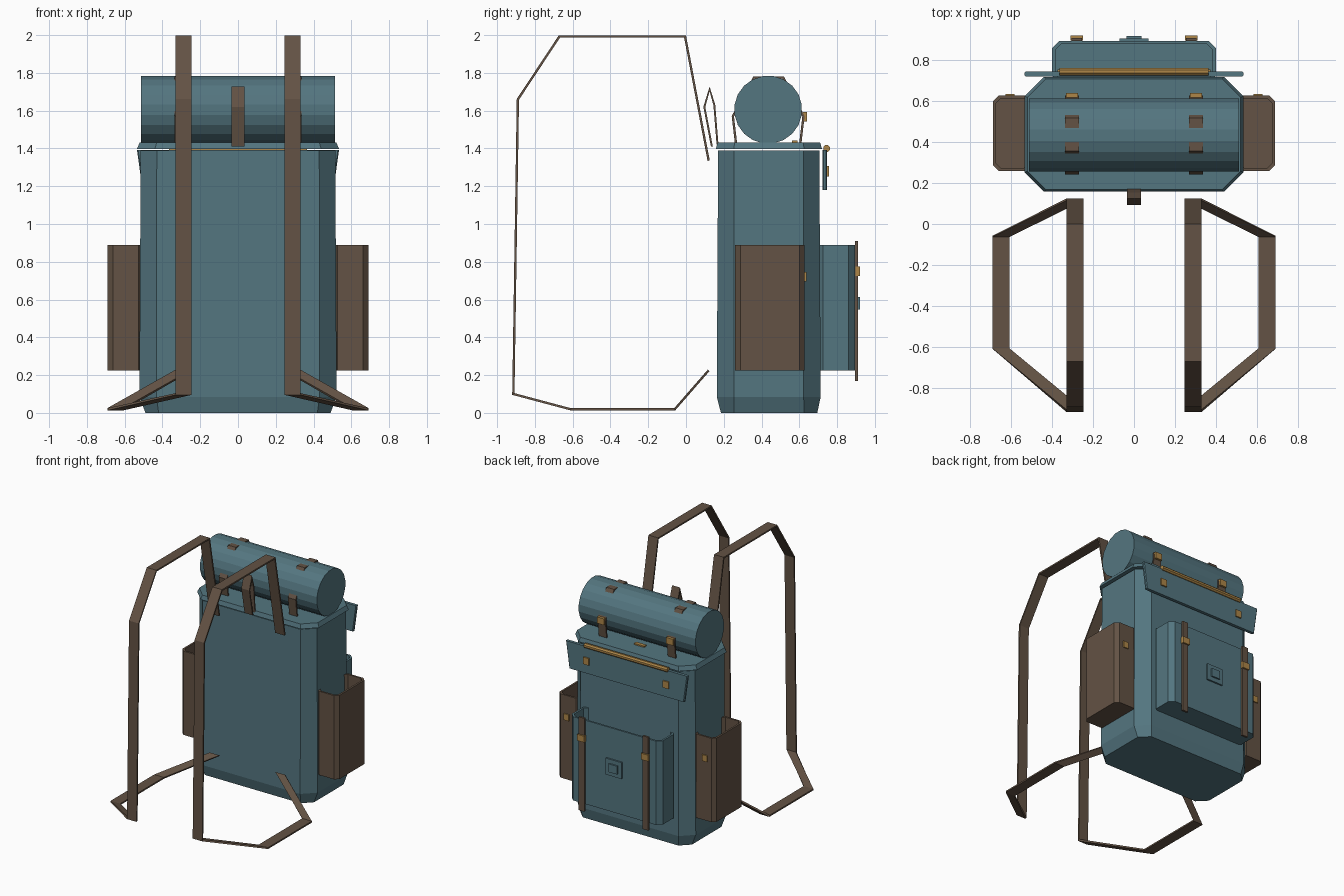
import bpy, bmesh, math
from mathutils import Vector

cube = bpy.data.objects.get("Cube")
if cube:
    bpy.data.objects.remove(cube, do_unlink=True)


def material(name, rgb):
    m = bpy.data.materials.new(name)
    m.use_nodes = True
    m.diffuse_color = (*rgb, 1)
    m.node_tree.nodes["Principled BSDF"].inputs["Base Color"].default_value = (*rgb, 1)
    return m


teal = material("teal canvas", (0.088, 0.180, 0.215))
brown = material("brown leather", (0.125, 0.085, 0.058))
gold = material("brass", (0.42, 0.24, 0.065))


def loft(name, rings, mat):
    """Skin a list of equal-length rings and cap both ends."""
    bm = bmesh.new()
    loops = [[bm.verts.new(p) for p in ring] for ring in rings]
    n = len(loops[0])
    for a, b in zip(loops, loops[1:]):
        for i in range(n):
            j = (i + 1) % n
            bm.faces.new((a[i], a[j], b[j], b[i]))
    bm.faces.new(loops[0][::-1])
    bm.faces.new(loops[-1])
    bmesh.ops.recalc_face_normals(bm, faces=bm.faces)
    mesh = bpy.data.meshes.new(name)
    bm.to_mesh(mesh)
    bm.free()
    mesh.materials.append(mat)
    ob = bpy.data.objects.new(name, mesh)
    bpy.context.collection.objects.link(ob)
    return ob


def octagon(x0, x1, y0, y1, z, c):
    """Rectangle with corners cut by c."""
    return [(x0 + c, y0, z), (x1 - c, y0, z), (x1, y0 + c, z), (x1, y1 - c, z),
            (x1 - c, y1, z), (x0 + c, y1, z), (x0, y1 - c, z), (x0, y0 + c, z)]


def box(name, x, y, z, w, d, h, mat):
    """Box centred on x, y, z."""
    w, d = w / 2, d / 2
    rect = [(-w, -d), (w, -d), (w, d), (-w, d)]
    return loft(name, [[(x + a, y + b, z + s * h / 2) for a, b in rect] for s in (-1, 1)], mat)


def rod(name, y, z, r, half, sides, mat):
    """Faceted cylinder lying along x."""
    angles = [2 * math.pi * (i + 0.5) / sides for i in range(sides)]
    return loft(name, [[(x, y + r * math.cos(a), z + r * math.sin(a)) for a in angles]
                       for x in (-half, half)], mat)


def ribbon(name, path, width, thick, mat):
    """Flat strap along a path, its width along x, with mitred bends."""
    pts = [Vector(p) for p in path]
    normals = []
    for a, b in zip(pts, pts[1:]):
        d = b - a
        normals.append(Vector((0, -d.z, d.y)).normalized())
    rings = []
    for i, p in enumerate(pts):
        n0, n1 = normals[max(i - 1, 0)], normals[min(i, len(normals) - 1)]
        m = (n0 + n1).normalized()
        m *= thick / 2 / max(m.dot(n1), 0.4)
        w = Vector((width / 2, 0, 0))
        rings.append([p - w - m, p + w - m, p + w + m, p - w + m])
    return loft(name, rings, mat)


def pocket(name, x0, x1, y0, y1, c, mat, wall=0.015):
    """Open-topped pouch with cut corners."""
    lo, hi = 0.225, 0.89
    inner = (x0 + wall, x1 - wall, y0 + wall, y1 - wall)
    return loft(name, [octagon(x0, x1, y0, y1, lo, c), octagon(x0, x1, y0, y1, hi, c),
                       octagon(*inner, hi, c * 0.8), octagon(*inner, lo + wall, c * 0.8)], mat)


# Main bag and lid
loft("bag_body", [octagon(-0.49, 0.49, 0.185, 0.695, 0, 0.07),
                  octagon(-0.522, 0.522, 0.163, 0.713, 0.085, 0.09),
                  octagon(-0.515, 0.515, 0.17, 0.706, 1.388, 0.085)], teal)
loft("lid", [octagon(-0.535, 0.535, 0.158, 0.72, 1.398, 0.095),
             octagon(-0.52, 0.52, 0.168, 0.71, 1.432, 0.09)], teal)

# Rear flap hanging from the lid, wider at its top
loft("lid_flap", [octagon(-w, w, 0.722, 0.746, z, 0.006)
                  for w, z in ((0.505, 1.18), (0.535, 1.392))], teal)
rod("flap_bar", 0.745, 1.4, 0.019, 0.365, 8, gold)
box("lid_stud", 0, 0.575, 1.435, 0.09, 0.03, 0.014, gold)

# Rear pocket with emblem plates
pocket("rear_pocket", -0.4, 0.4, 0.69, 0.895, 0.035, teal)
box("patch_base", 0, 0.9, 0.58, 0.14, 0.016, 0.13, teal)
box("patch_centre", 0, 0.912, 0.58, 0.075, 0.016, 0.065, teal)

# Bedroll on top
rod("bedroll", 0.435, 1.605, 0.18, 0.513, 20, teal)

# Carry loop at the front edge of the lid
ribbon("carry_loop", [(0, 0.137, 1.41), (0, 0.097, 1.62), (0, 0.125, 1.715),
                      (0, 0.15, 1.63), (0, 0.167, 1.42)], 0.07, 0.01, brown)

# Mirrored parts
for side, s in (("left", 1), ("right", -1)):
    xs = sorted((s * 0.5, s * 0.69))
    pocket(side + "_pocket", *xs, 0.26, 0.628, 0.028, brown)
    box(side + "_pocket_stud", s * 0.607, 0.63, 0.72, 0.045, 0.014, 0.05, gold)
    box(side + "_flap_stud", s * 0.35, 0.75, 1.28, 0.05, 0.014, 0.055, gold)
    box(side + "_rear_strap", s * 0.28, 0.902, 0.54, 0.05, 0.016, 0.74, brown)
    box(side + "_rear_buckle", s * 0.28, 0.91, 0.75, 0.06, 0.024, 0.05, gold)

    # Strap around the bedroll
    x = s * 0.303
    ribbon(side + "_roll_strap",
           [(x, y, z) for y, z in ((0.265, 1.425), (0.248, 1.57), (0.36, 1.775), (0.515, 1.775),
                                   (0.622, 1.57), (0.605, 1.425))], 0.068, 0.012, brown)
    box(side + "_roll_buckle", x, 0.63, 1.568, 0.06, 0.022, 0.05, gold)

    # Shoulder strap: down the front, then out and back to the bag
    near, far = s * 0.288, s * 0.65
    ribbon(side + "_shoulder_strap",
           [(near, 0.12, 1.335), (near, -0.005, 1.993), (near, -0.67, 1.993),
            (near, -0.89, 1.66), (near, -0.914, 0.1), (far, -0.61, 0.019),
            (far, -0.06, 0.019), (near, 0.12, 0.225)], 0.084, 0.012, brown)
